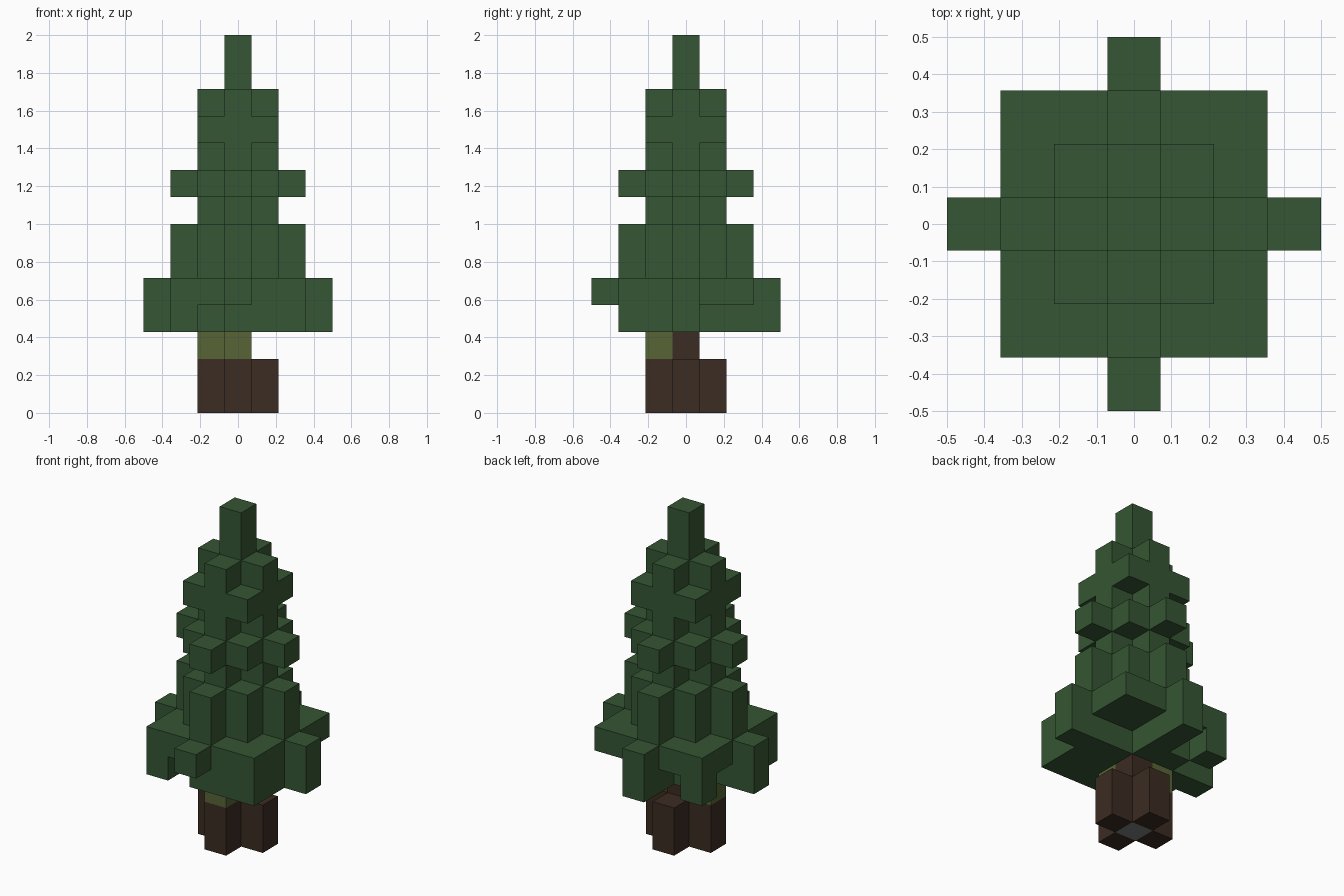
import bpy
import bmesh
from mathutils import Vector

UNIT = 1 / 7  # edge of one block

cube = bpy.data.objects.get("Cube")
if cube:
    bpy.data.objects.remove(cube, do_unlink=True)


def make_material(name, rgb):
    mat = bpy.data.materials.new(name)
    mat.use_nodes = True
    colour = (*rgb, 1.0)
    mat.diffuse_color = colour
    bsdf = next(n for n in mat.node_tree.nodes if n.type == "BSDF_PRINCIPLED")
    bsdf.inputs["Base Color"].default_value = colour
    bsdf.inputs["Roughness"].default_value = 0.9
    return mat


# Flat block patterns, as sets of (x, y)
def square(r):
    return {(x, y) for x in range(-r, r + 1) for y in range(-r, r + 1)}


def diamond(r):
    return {(x, y) for x, y in square(r) if abs(x) + abs(y) <= r}


def stack(pattern, layers):
    return {(x, y, z) for x, y in pattern for z in layers}


# Foliage: wide skirt with four tips, narrowing tiers, single-block peak
tips = {(3, 0), (-3, 0), (0, 3), (0, -3)}
skirt = square(2) | tips
round_tier = diamond(2) | square(1)
plus = diamond(1)

ragged_gaps = {(1, 1), (1, 2), (2, 1), (2, 2),
               (-1, 2), (-2, 1), (-1, -2), (0, -3)}
lower_skirt = stack(skirt - ragged_gaps, [3])
upper_skirt = stack(skirt, [4])
middle_tier = stack(round_tier, [5, 6, 8])
narrow_tiers = stack(plus, [7, 9, 11])
crown = stack(square(1), [10])
peak = stack({(0, 0)}, [12, 13])
foliage = lower_skirt | upper_skirt | middle_tier | narrow_tiers | crown | peak

# Trunk with a stone core, and moss on two sides of its neck
core = {(0, 0, 0)}
trunk = (stack(plus, [0, 1]) | {(0, 0, 2)}) - core
moss = {(0, -1, 2), (-1, 0, 2)}

solid = foliage | trunk | moss | core


def build_blocks(name, cells, mat):
    """Mesh the outer faces of a set of blocks."""
    bm = bmesh.new()
    for cell in sorted(cells):
        centre = Vector(cell) + Vector((0, 0, 0.5))
        for axis in range(3):
            for sign in (-1, 1):
                n = Vector((0, 0, 0))
                n[axis] = sign
                if tuple(int(c + d) for c, d in zip(cell, n)) in solid:
                    continue
                u = Vector((0, 0, 0))
                u[(axis + 1) % 3] = 0.5
                v = n.cross(u)
                mid = centre + n * 0.5
                corners = (mid - u - v, mid + u - v, mid + u + v, mid - u + v)
                bm.faces.new([bm.verts.new(p * UNIT) for p in corners])
    bmesh.ops.remove_doubles(bm, verts=bm.verts, dist=UNIT / 100)
    mesh = bpy.data.meshes.new(name)
    bm.to_mesh(mesh)
    bm.free()
    mesh.materials.append(mat)
    obj = bpy.data.objects.new(name, mesh)
    bpy.context.collection.objects.link(obj)
    return obj


build_blocks("foliage", foliage, make_material("dark_green", (0.036, 0.093, 0.033)))
build_blocks("trunk", trunk, make_material("dark_brown", (0.044, 0.025, 0.016)))
build_blocks("moss", moss, make_material("olive", (0.096, 0.131, 0.037)))
build_blocks("trunk_core", core, make_material("stone_grey", (0.2, 0.21, 0.21)))
